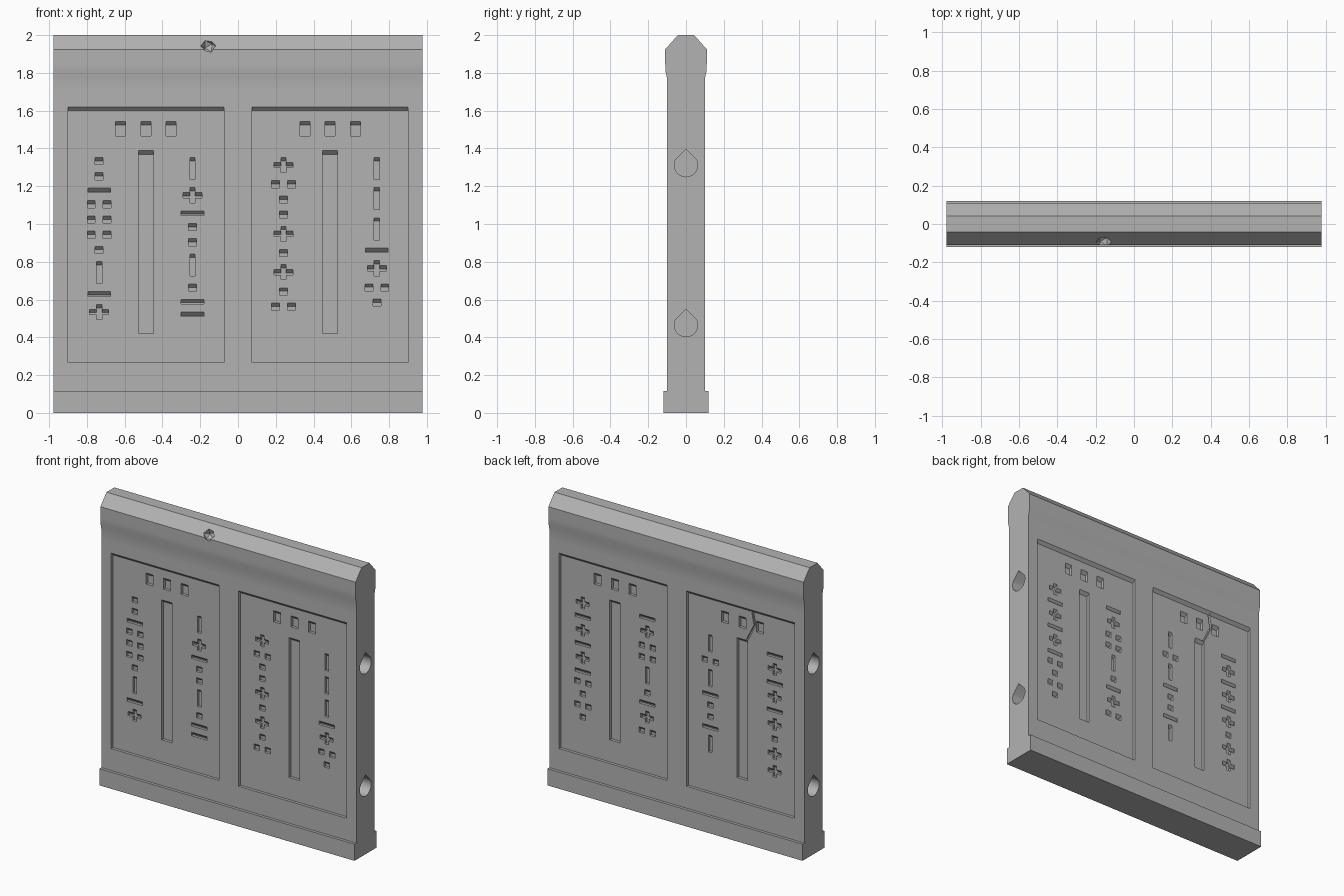
import bpy
import bmesh
from math import sin, cos, pi, radians
from mathutils import Matrix

cube = bpy.data.objects.get("Cube")
if cube:
    bpy.data.objects.remove(cube)

HALF = 0.977       # half width of the slab
FACE = 0.10        # distance of the wall face from the middle
SINK = 0.02        # depth of every carving step

grey = bpy.data.materials.new("stone_grey")
grey.use_nodes = True
colour = (0.45, 0.45, 0.45, 1)
grey.diffuse_color = colour
grey.node_tree.nodes["Principled BSDF"].inputs["Base Color"].default_value = colour


def make_object(name, bm):
    bmesh.ops.recalc_face_normals(bm, faces=bm.faces)
    mesh = bpy.data.meshes.new(name)
    bm.to_mesh(mesh)
    bm.free()
    mesh.materials.append(grey)
    obj = bpy.data.objects.new(name, mesh)
    bpy.context.collection.objects.link(obj)
    return obj


def loft(bm, ring_a, ring_b):
    """Solid between two matching rings of points."""
    a = [bm.verts.new(p) for p in ring_a]
    b = [bm.verts.new(p) for p in ring_b]
    bm.faces.new(a)
    bm.faces.new(b)
    for i in range(len(a)):
        j = (i + 1) % len(a)
        bm.faces.new((a[i], a[j], b[j], b[i]))


def carve(bm, outline, surface, side, lip=0.006, depth=SINK):
    """Recess cutter from a counter-clockwise x-z outline; upper edges slope inward."""
    n = len(outline)
    top = set()
    for i in range(n):
        (x0, z0), (x1, z1) = outline[i], outline[(i + 1) % n]
        if x1 < x0 and abs(z1 - z0) < 1e-6:
            top |= {i, (i + 1) % n}

    def ring(d):
        return [(x, side * (surface - d), z - (d if i in top else 0))
                for i, (x, z) in enumerate(outline)]
    loft(bm, ring(-lip), ring(depth))


def rect(cx, top, w, h):
    x0, x1 = cx - w / 2, cx + w / 2
    return [(x0, top - h), (x1, top - h), (x1, top), (x0, top)]


def plus(cx, top, size=0.1, h=0.08, t=0.014):
    a, m, b = size / 2, top - h / 2, top - h
    right = [(t, b), (t, m - t), (a, m - t), (a, m + t), (t, m + t), (t, top)]
    left = [(-x, z) for x, z in reversed(right)]
    return [(cx + x, z) for x, z in right + left]


def carve_column(bm, signs, cx, side):
    """Stack of signs: . dot, : two dots, - bar, | upright, + cross."""
    top = 1.352
    for s in signs:
        if s == "+":
            h, shapes = 0.08, [plus(cx, top)]
        elif s == "|":
            h = 0.117
            shapes = [rect(cx, top, 0.028, h)]
        elif s == "-":
            h = 0.025
            shapes = [rect(cx, top, 0.12, h)]
        else:
            h = 0.038
            offsets = (0,) if s == "." else (-0.042, 0.042)
            shapes = [rect(cx + o, top, 0.042, h) for o in offsets]
        for shape in shapes:
            carve(bm, shape, FACE - SINK, side, depth=0.018)
        top -= h + 0.0425


# Wall slab: side profile swept along x
half = [(0.12, 0), (0.12, 0.115), (0.10, 0.115), (0.10, 1.70), (0.10, 1.77),
        (0.109, 1.81), (0.11, 1.85), (0.11, 1.925), (0.043, 2.0)]
profile = half + [(-y, z) for y, z in reversed(half)]
bm = bmesh.new()
loft(bm, [(-HALF, y, z) for y, z in profile], [(HALF, y, z) for y, z in profile])
wall = make_object("wall_slab", bm)

# Sign columns, keyed by (face side, x side): column nearer -x, column nearer +x
SIGNS = {
    (-1, -1): ("..-:::.|-+", "|+-..|.--"),
    (-1, 1): ("+:..+.+.:", "|||-+:."),
    (1, 1): ("-+::|.-+:", "+-+-+-:.:."),
    (1, -1): ("-+-+-+.++", "|:|-..-|"),
}
panels, carvings = bmesh.new(), bmesh.new()
for (side, sx), columns in SIGNS.items():
    cx = sx * 0.488
    carve(panels, rect(cx, 1.62, 0.826, 1.353), FACE, side)
    carve(carvings, rect(cx, 1.389, 0.08, 0.969), FACE - SINK, side)
    for i in (-1, 0, 1):
        carve(carvings, rect(cx + i * 0.134, 1.543, 0.053, 0.077), FACE - SINK, side)
    for offset, signs in zip((-0.247, 0.247), columns):
        carve_column(carvings, signs, cx + offset, side)

# Crack at the back, running from the panel top to the long groove
crack = bmesh.new()
path = [(-0.565, 1.61), (-0.583, 1.51), (-0.522, 1.39)]
outline = [(x - 0.007, z) for x, z in path] + [(x + 0.007, z) for x, z in reversed(path)]
carve(crack, outline, FACE - SINK, 1, lip=0.012, depth=0.015)

# Teardrop peg sockets in both ends
sockets = bmesh.new()
for sx in (-1, 1):
    for cz in (1.312, 0.465):
        r = 0.062
        drop = [(r * cos(a), cz + r * sin(a))
                for a in (radians(150 + 240 * i / 24) for i in range(25))]
        drop.append((0, cz + 0.085))
        loft(sockets, [(sx * (HALF + 0.02), y, z) for y, z in drop],
             [(sx * (HALF - 0.15), y, z) for y, z in drop])

# Chip knocked out of the front top chamfer
chip = bmesh.new()
bmesh.ops.create_icosphere(
    chip, subdivisions=1, radius=0.041,
    matrix=Matrix.Translation((-0.157, -0.092, 1.942)) @ Matrix.Rotation(0.5, 4, "Y"))

# Cut everything in order, then drop the cutters
bpy.context.view_layer.objects.active = wall
for name, cutter_bm in (("panel_cutter", panels), ("carving_cutter", carvings),
                        ("crack_cutter", crack), ("socket_cutter", sockets),
                        ("chip_cutter", chip)):
    cutter = make_object(name, cutter_bm)
    cutter.hide_render = True
    mod = wall.modifiers.new(name, "BOOLEAN")
    mod.operation = "DIFFERENCE"
    mod.solver = "EXACT"
    mod.object = cutter
    bpy.ops.object.modifier_apply(modifier=mod.name)
    bpy.data.objects.remove(cutter)

# Smooth the flare and sockets, keep carved edges crisp
for obj in bpy.context.selected_objects:
    obj.select_set(False)
wall.select_set(True)
bpy.ops.object.shade_smooth_by_angle(angle=radians(25))
